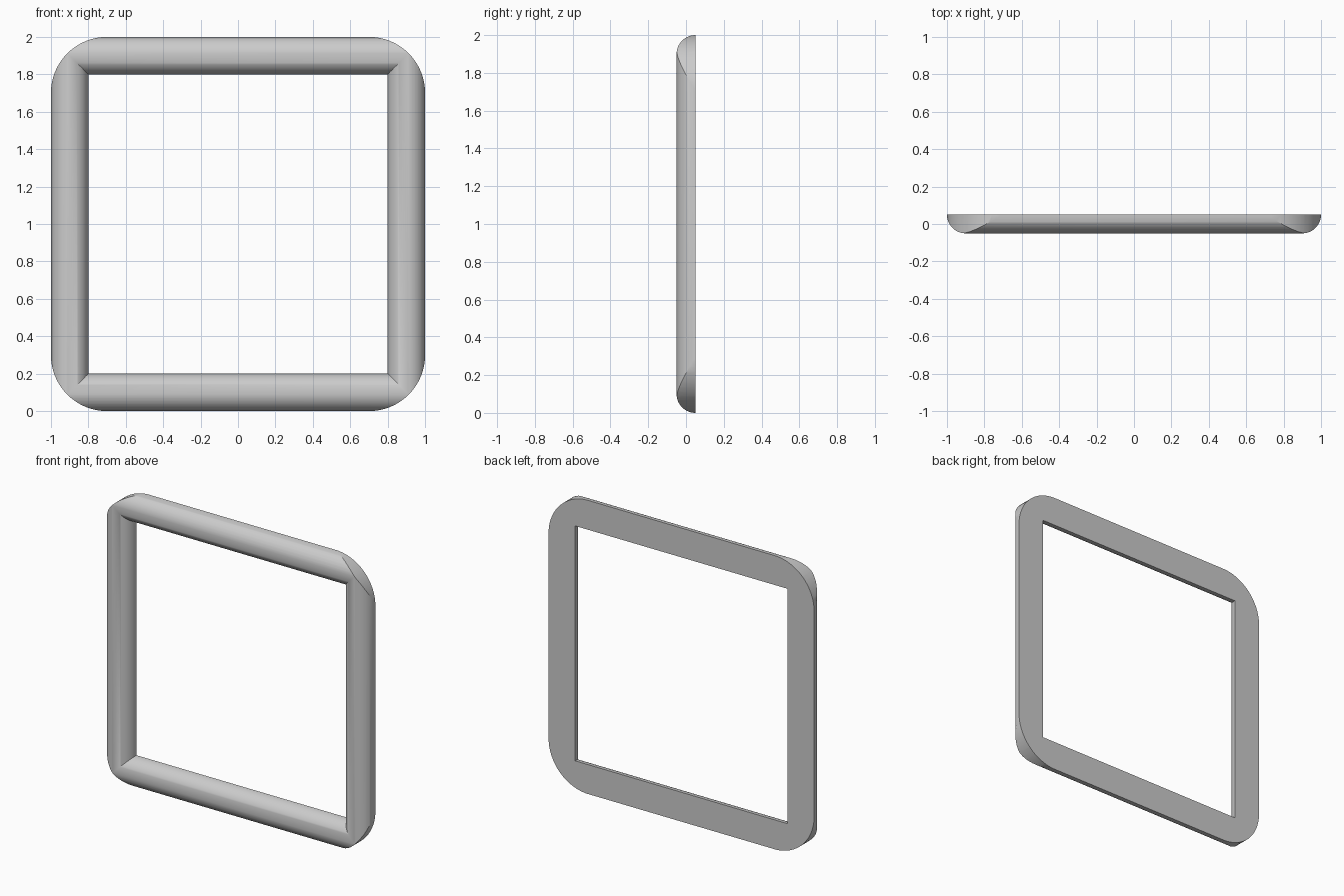
import bpy, bmesh
from math import sin, cos, pi

if "Cube" in bpy.data.objects:
    bpy.data.objects.remove(bpy.data.objects["Cube"])

R = 0.1          # half-round moulding radius
BACK = 0.05      # flat back plane
N = 32           # profile segments


def make(name, bm):
    bmesh.ops.recalc_face_normals(bm, faces=bm.faces)
    me = bpy.data.meshes.new(name)
    bm.to_mesh(me)
    bm.free()
    ob = bpy.data.objects.new(name, me)
    bpy.context.collection.objects.link(ob)
    return ob


# Half-round moulding swept round a square with mitred corners
bm = bmesh.new()
rings = []
for sx, sz in ((1, 1), (-1, 1), (-1, -1), (1, -1)):
    ring = []
    for i in range(N + 1):
        a = pi * i / N
        d = 0.9 + R * cos(a)
        ring.append(bm.verts.new((sx * d, BACK - R * sin(a), 1 + sz * d)))
    rings.append(ring)
for k in range(4):
    a, b = rings[k], rings[(k + 1) % 4]
    for i in range(N + 1):
        j = (i + 1) % (N + 1)
        bm.faces.new((a[i], a[j], b[j], b[i]))
frame = make("square_frame", bm)

# Rounded-square prism that trims the outer corners
bm = bmesh.new()
outline = []
for k, (sx, sz) in enumerate(((1, 1), (-1, 1), (-1, -1), (1, -1))):
    for i in range(17):
        a = pi / 2 * (k + i / 16)
        outline.append((sx * 0.7 + 0.3005 * cos(a), 1 + sz * 0.7 + 0.3005 * sin(a)))
front = [bm.verts.new((x, -0.2, z)) for x, z in outline]
back = [bm.verts.new((x, 0.2, z)) for x, z in outline]
bm.faces.new(front)
bm.faces.new(back)
for i in range(len(outline)):
    j = (i + 1) % len(outline)
    bm.faces.new((front[i], front[j], back[j], back[i]))
cutter = make("corner_trim_cutter", bm)
cutter.hide_render = True
cutter.hide_viewport = False

# Round the corners, then bake the result
mod = frame.modifiers.new("round_corners", 'BOOLEAN')
mod.operation = 'INTERSECT'
mod.solver = 'EXACT'
mod.object = cutter
bpy.context.view_layer.objects.active = frame
frame.select_set(True)
bpy.ops.object.modifier_apply(modifier=mod.name)
bpy.data.objects.remove(cutter)
bpy.ops.object.shade_smooth_by_angle(angle=0.5)
